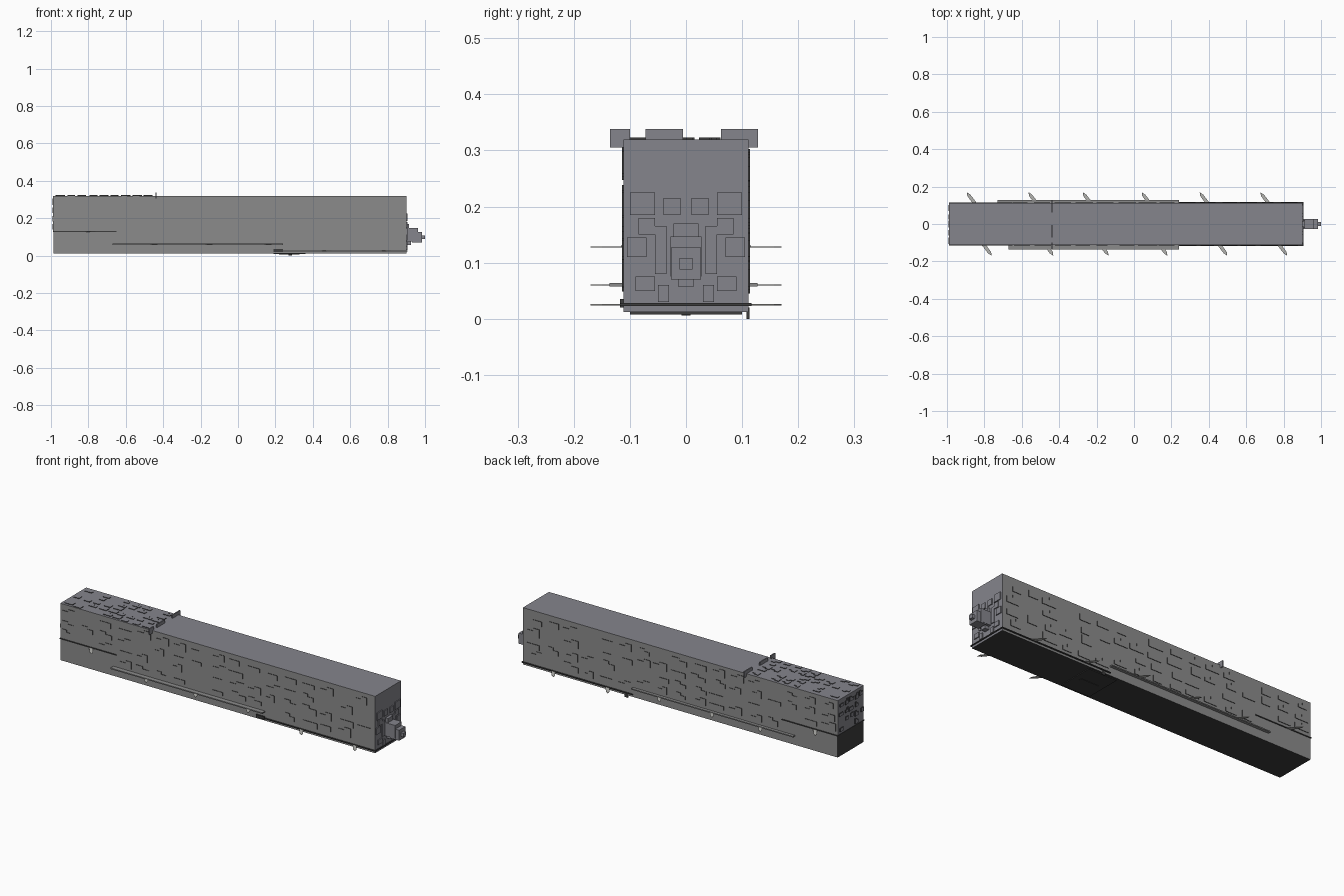
import bpy, bmesh, random
from mathutils import Matrix, Vector

if "Cube" in bpy.data.objects:
    bpy.data.objects.remove(bpy.data.objects["Cube"])

random.seed(7)


def material(name, r, g, b):
    m = bpy.data.materials.new(name)
    m.diffuse_color = (r, g, b, 1)
    m.use_nodes = True
    m.node_tree.nodes["Principled BSDF"].inputs["Base Color"].default_value = m.diffuse_color
    return m


STEEL = material("blue_grey", 0.235, 0.235, 0.265)
SIDE = material("neutral_grey", 0.26, 0.26, 0.26)
DARK = material("near_black", 0.045, 0.045, 0.045)
PALE = material("pale_grey", 0.45, 0.45, 0.43)


def make(name, bm, mats, pick=None):
    """Finish a mesh; pick(face) gives the material slot of each face."""
    bmesh.ops.recalc_face_normals(bm, faces=bm.faces)
    if pick:
        for f in bm.faces:
            f.material_index = pick(f)
    me = bpy.data.meshes.new(name)
    bm.to_mesh(me)
    bm.free()
    for m in mats:
        me.materials.append(m)
    ob = bpy.data.objects.new(name, me)
    bpy.context.collection.objects.link(ob)
    return ob


def add_box(bm, x0, x1, y0, y1, z0, z1):
    c = Vector(((x0 + x1) / 2, (y0 + y1) / 2, (z0 + z1) / 2))
    s = Matrix.Diagonal((abs(x1 - x0), abs(y1 - y0), abs(z1 - z0), 1))
    bmesh.ops.create_cube(bm, size=1, matrix=Matrix.Translation(c) @ s)


def boxes(name, items, mat):
    bm = bmesh.new()
    for b in items:
        add_box(bm, *b)
    return make(name, bm, [mat])


def prism(bm, outline, z0, z1):
    low = [bm.verts.new((x, y, z0)) for x, y in outline]
    high = [bm.verts.new((x, y, z1)) for x, y in outline]
    bm.faces.new(low)
    bm.faces.new(high)
    n = len(outline)
    for i in range(n):
        j = (i + 1) % n
        bm.faces.new((low[i], low[j], high[j], high[i]))


def panels(name, place, axis, mat, u0, u1, v0, v1, su, sv, t):
    """Thin L-shaped plates with dark rims scattered over a rectangle of hull."""
    bm = bmesh.new()
    nu, nv = max(1, round((u1 - u0) / su)), max(1, round((v1 - v0) / sv))
    su, sv = (u1 - u0) / nu, (v1 - v0) / nv
    for i in range(nu):
        for j in range(nv):
            if random.random() < 0.2:
                continue
            a = u0 + (i + random.uniform(0.02, 0.2)) * su
            b = v0 + (j + random.uniform(0.02, 0.25)) * sv
            w, h = su * random.uniform(0.45, 0.8), sv * random.uniform(0.3, 0.5)
            add_box(bm, *place(a, a + w, b, b + h, t))
            if random.random() < 0.65:
                k = random.choice((0, 0.5)) * w
                add_box(bm, *place(a + k, a + k + w / 2, b + h, b + h + sv * 0.22, t))
    make(name, bm, [mat, DARK], lambda f: 0 if abs(f.normal[axis]) > 0.9 else 1)


HX0, HX1, HY, HZ0, HZ1 = -0.988, 0.90, 0.111, 0.012, 0.32

# Main hull: blue-grey roof and ends, neutral sides, black belly and lower tail
bm = bmesh.new()
add_box(bm, HX0, HX1, -HY, HY, 0.129, HZ1)
add_box(bm, HX0 + 0.0005, HX1, -HY, HY, HZ0, 0.129)
make("hull", bm, [STEEL, SIDE, DARK], lambda f: 1 if abs(f.normal.y) > 0.9 else
     2 if f.normal.z < -0.9 or (f.normal.x < -0.9 and f.calc_center_median().z < 0.129)
     else 0)

# Surface plating on sides, tail roof and tail end
for side, tag in ((-1, "front"), (1, "back")):
    def on_side(a, b, c, d, t, s=side):
        return (a, b, s * (HY - 0.003), s * (HY + t), c, d)
    for part, x0, x1, z0 in (("tail", -0.98, -0.65, 0.14), ("mid", -0.65, 0.24, 0.072),
                             ("fore", 0.24, 0.89, 0.04)):
        panels(f"{tag}_{part}_panels", on_side, 1, SIDE, x0, x1, z0, 0.312,
               0.105, 0.066, 0.003)
panels("roof_panels", lambda a, b, c, d, t: (a, b, c, d, HZ1 - 0.003, HZ1 + t),
       2, STEEL, -0.98, -0.45, -0.108, 0.108, 0.06, 0.044, 0.003)
panels("tail_end_panels", lambda a, b, c, d, t: (HX0 + 0.003, HX0 - t, a, b, c, d),
       0, STEEL, -0.108, 0.108, 0.135, 0.315, 0.045, 0.045, 0.005)

# Nose end plating, mirrored about the centre
nose_plates = []
for s in (-1, 1):
    for y0, y1, z0, z1 in ((0.055, 0.10, 0.185, 0.225), (0.01, 0.04, 0.185, 0.215),
                           (0.055, 0.085, 0.15, 0.18), (0.07, 0.105, 0.11, 0.145),
                           (0.055, 0.09, 0.05, 0.075), (0.03, 0.05, 0.03, 0.06),
                           (0.035, 0.055, 0.08, 0.165)):
        nose_plates.append((HX1 - 0.003, HX1 + 0.005, s * y0, s * y1, z0, z1))
boxes("nose_end_panels", nose_plates, STEEL)

# Stepped nose block
boxes("nose_block", [(HX1 - 0.01, 0.962, -0.028, 0.028, 0.075, 0.147),
                     (0.93, 0.985, -0.027, 0.027, 0.07, 0.127),
                     (HX1 - 0.01, 0.925, -0.014, 0.014, 0.058, 0.08),
                     (HX1 - 0.01, 0.915, -0.022, 0.022, 0.145, 0.17),
                     (0.98, 1.0, -0.012, 0.012, 0.088, 0.108)], STEEL)

# Thin rails stepping down along each side
boxes("tail_and_fore_rails", [(-0.99, -0.65, -0.115, 0.115, 0.127, 0.132),
                              (0.24, 0.905, -0.117, 0.117, 0.023, 0.028)], DARK)
boxes("mid_rails", [(-0.67, 0.24, -0.136, -0.1, 0.058, 0.064),
                    (-0.73, 0.24, 0.1, 0.127, 0.058, 0.064)], SIDE)

# Swept flat fins on the rails
bm = bmesh.new()
for s, xs in ((1, (-0.845, -0.515, -0.225, 0.09, 0.40, 0.725)),
              (-1, (-0.81, -0.48, -0.185, 0.13, 0.45, 0.77))):
    for x in xs:
        z = 0.128 if x < -0.65 else 0.06 if x < 0.24 else 0.025
        pts = [(x - s * 0.016, s * 0.108), (x + s * 0.008, s * 0.108),
               (x - s * 0.03, s * 0.157), (x - s * 0.049, s * 0.17),
               (x - s * 0.046, s * 0.15)]
        prism(bm, pts, z - 0.001, z + 0.001)
make("side_fins", bm, [PALE])

# Upright roof tabs
boxes("roof_tabs", [(-0.441, -0.435, a, b, 0.305, 0.338)
                    for a, b in ((-0.135, -0.10), (-0.072, -0.005), (0.062, 0.128))], STEEL)

# Underside fittings
boxes("underside_fittings", [(0.19, 0.36, -0.10, 0.10, 0.008, 0.014),
                             (0.22, 0.33, -0.008, 0.008, 0.006, 0.014),
                             (0.27, 0.29, 0.108, 0.113, 0.0, 0.02),
                             (0.19, 0.24, -0.118, -0.108, 0.02, 0.035)], DARK)
